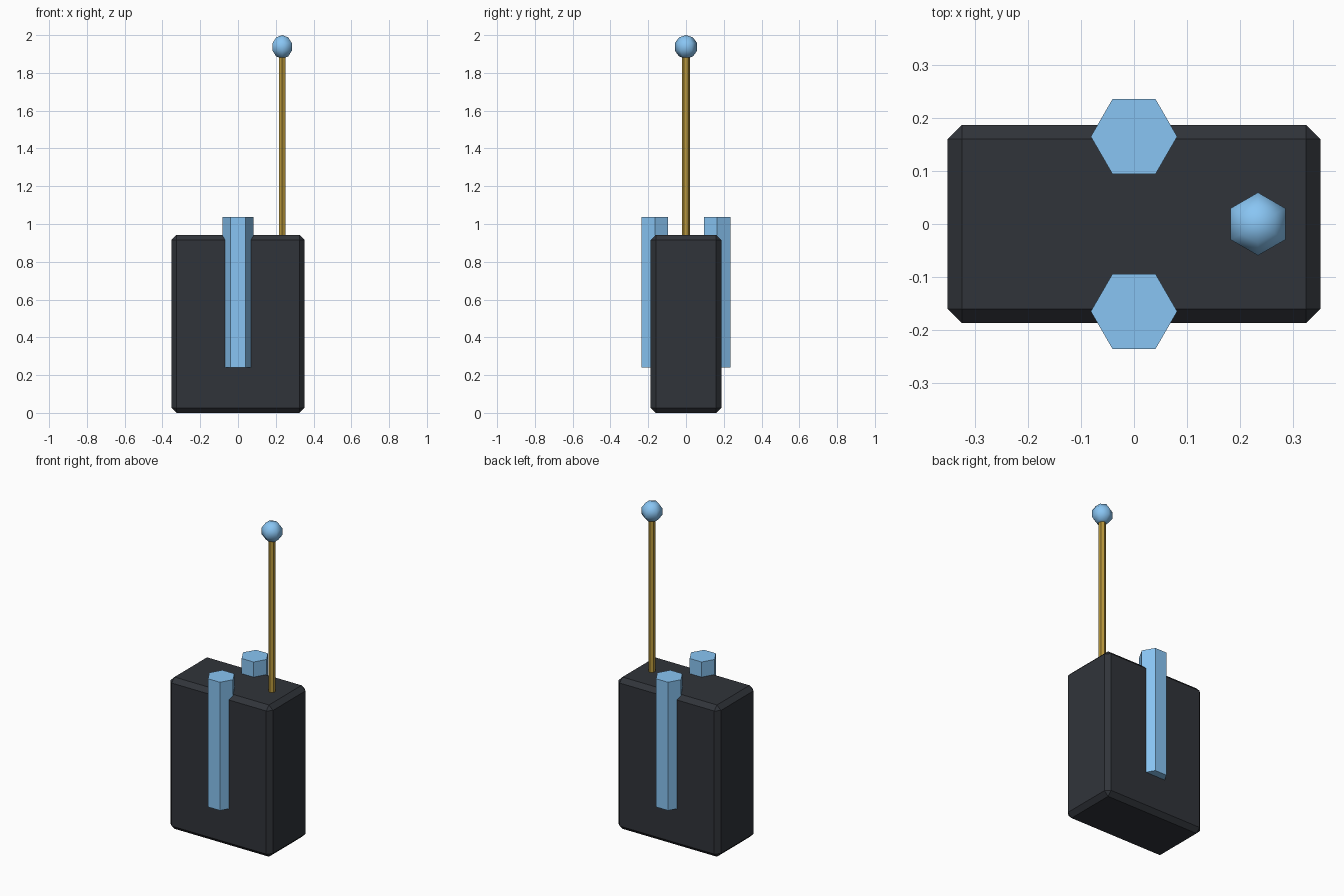
import bpy, bmesh
from math import sin, cos, pi

if "Cube" in bpy.data.objects:
    bpy.data.objects.remove(bpy.data.objects["Cube"])


def material(name, rgb):
    m = bpy.data.materials.new(name)
    m.diffuse_color = (*rgb, 1)
    m.use_nodes = True
    m.node_tree.nodes["Principled BSDF"].inputs["Base Color"].default_value = m.diffuse_color
    return m


DARK = material("dark_casing", (0.030, 0.034, 0.042))
BLUE = material("pale_blue", (0.25, 0.56, 0.90))
GOLD = material("brass", (0.48, 0.31, 0.045))


def add(name, bm, mat, loc):
    bmesh.ops.recalc_face_normals(bm, faces=bm.faces)
    me = bpy.data.meshes.new(name)
    bm.to_mesh(me)
    bm.free()
    me.materials.append(mat)
    ob = bpy.data.objects.new(name, me)
    ob.location = loc
    bpy.context.collection.objects.link(ob)
    return ob


def hex_lathe(name, profile, start, mat, loc, smooth=False):
    """Six-sided solid from (radius, z) rings; first corner at angle start."""
    bm = bmesh.new()
    rings = [[bm.verts.new((r * cos(start + i * pi / 3), r * sin(start + i * pi / 3), z))
              for i in range(6)] for r, z in profile]
    for a, b in zip(rings, rings[1:]):
        for i in range(6):
            j = (i + 1) % 6
            bm.faces.new((a[i], a[j], b[j], b[i]))
    bm.faces.new(rings[0])
    bm.faces.new(rings[-1])
    bmesh.ops.remove_doubles(bm, verts=bm.verts, dist=1e-5)
    for f in bm.faces:
        f.smooth = smooth
    return add(name, bm, mat, loc)


# Casing: box with a single chamfer on every edge
bm = bmesh.new()
bmesh.ops.create_cube(bm, size=1)
bmesh.ops.scale(bm, vec=(0.704, 0.374, 0.943), verts=bm.verts)
casing = add("casing", bm, DARK, (0, 0, 0.4715))
bevel = casing.modifiers.new("chamfer", 'BEVEL')
bevel.width = 0.027
bevel.segments = 1

# Hexagonal tubes sunk into the front and back faces
for name, y in (("front_tube", -0.165), ("back_tube", 0.165)):
    hex_lathe(name, [(0.0815, 0.24), (0.0815, 1.037)], 0, BLUE, (0, y, 0))

# Antenna rod and its ball tip
hex_lathe("antenna_rod", [(0.0205, 0.93), (0.0205, 1.92)], pi / 2, GOLD, (0.234, 0, 0))
R = 0.0625
ball = [(R * sin(k * pi / 5), -R * cos(k * pi / 5)) for k in range(1, 5)]
bm_profile = [(1e-7, -R)] + ball + [(1e-7, R)]


# Ball: pole corners collapse to a point, so cap it with triangle fans
bm = bmesh.new()
rings = [[bm.verts.new((r * cos(pi / 2 + i * pi / 3), r * sin(pi / 2 + i * pi / 3), z))
          for i in range(6)] for r, z in ball]
low, high = bm.verts.new((0, 0, -R)), bm.verts.new((0, 0, R))
for i in range(6):
    j = (i + 1) % 6
    bm.faces.new((low, rings[0][j], rings[0][i]))
    bm.faces.new((high, rings[-1][i], rings[-1][j]))
    for a, b in zip(rings, rings[1:]):
        bm.faces.new((a[i], a[j], b[j], b[i]))
for f in bm.faces:
    f.smooth = True
add("antenna_ball", bm, BLUE, (0.234, 0, 2 - R))
